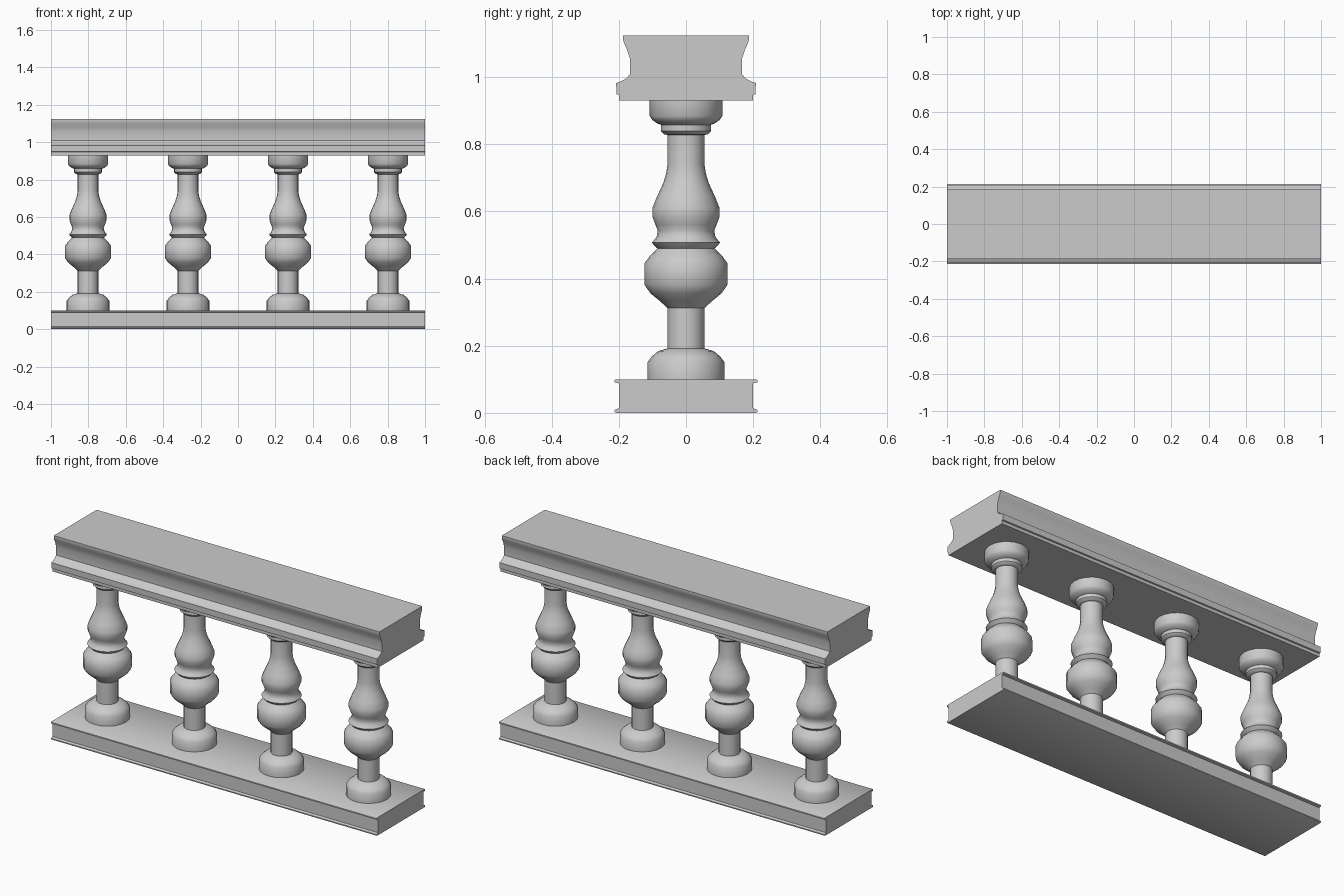
import bpy
import math

if "Cube" in bpy.data.objects:
    bpy.data.objects.remove(bpy.data.objects["Cube"])

SIDES = 20


def make_object(name, verts, faces, angle):
    mesh = bpy.data.meshes.new(name)
    mesh.from_pydata(verts, [], faces)
    mesh.update()
    obj = bpy.data.objects.new(name, mesh)
    bpy.context.collection.objects.link(obj)
    bpy.ops.object.select_all(action='DESELECT')
    obj.select_set(True)
    bpy.context.view_layer.objects.active = obj
    bpy.ops.object.shade_smooth_by_angle(angle=math.radians(angle))
    return obj


def extrude_along_x(name, half, length=2.0):
    """Mirror a half section of (y, z) points, bottom to top, and sweep it along x."""
    section = half + [(-y, z) for y, z in reversed(half)]
    n = len(section)
    verts = [(x, y, z) for x in (-length / 2, length / 2) for y, z in section]
    faces = [(i, n + i, n + (i + 1) % n, (i + 1) % n)[::-1] for i in range(n)]
    faces += [tuple(range(n))[::-1], tuple(range(n, 2 * n))]
    return make_object(name, verts, faces, 35)


def lathe(name, profile):
    """Turn (radius, z) points around the z axis."""
    verts = [(r * math.cos(2 * math.pi * s / SIDES), r * math.sin(2 * math.pi * s / SIDES), z)
             for r, z in profile for s in range(SIDES)]
    faces = []
    for k in range(len(profile) - 1):
        for s in range(SIDES):
            t = (s + 1) % SIDES
            a, b = k * SIDES, (k + 1) * SIDES
            faces.append((a + s, a + t, b + t, b + s))
    last = (len(profile) - 1) * SIDES
    faces += [tuple(range(SIDES))[::-1], tuple(range(last, last + SIDES))]
    return make_object(name, verts, faces, 42)


# Base plinth with thin lips along its top and bottom
extrude_along_x("base", [(0.208, 0.0), (0.213, 0.003), (0.213, 0.009), (0.2, 0.014),
                         (0.2, 0.088), (0.213, 0.091), (0.213, 0.098), (0.21, 0.1)])

# Moulded handrail
extrude_along_x("handrail", [(0.2, 0.93), (0.2, 0.947), (0.207, 0.949), (0.208, 0.982),
                             (0.192, 0.988), (0.178, 0.996), (0.167, 1.008), (0.167, 1.055),
                             (0.175, 1.08), (0.184, 1.1), (0.188, 1.112), (0.188, 1.124)])

# Turned balusters, evenly spaced and sharing one mesh
profile = [(0.114, 0.1), (0.114, 0.152), (0.102, 0.168), (0.083, 0.184), (0.055, 0.192),
           (0.055, 0.312), (0.08, 0.335), (0.106, 0.356), (0.124, 0.382), (0.124, 0.445),
           (0.108, 0.467), (0.085, 0.49), (0.09, 0.494), (0.102, 0.507), (0.088, 0.523),
           (0.084, 0.542), (0.091, 0.56), (0.1, 0.584), (0.1, 0.61), (0.086, 0.645),
           (0.068, 0.684), (0.059, 0.714), (0.055, 0.74), (0.055, 0.828), (0.064, 0.829),
           (0.075, 0.84), (0.075, 0.858), (0.086, 0.862), (0.1, 0.872), (0.108, 0.884),
           (0.108, 0.93)]
first = lathe("baluster_1", profile)
for i in range(4):
    obj = first if i == 0 else first.copy()
    if i:
        obj.name = f"baluster_{i + 1}"
        bpy.context.collection.objects.link(obj)
    obj.location.x = -0.802 + i * 1.604 / 3
